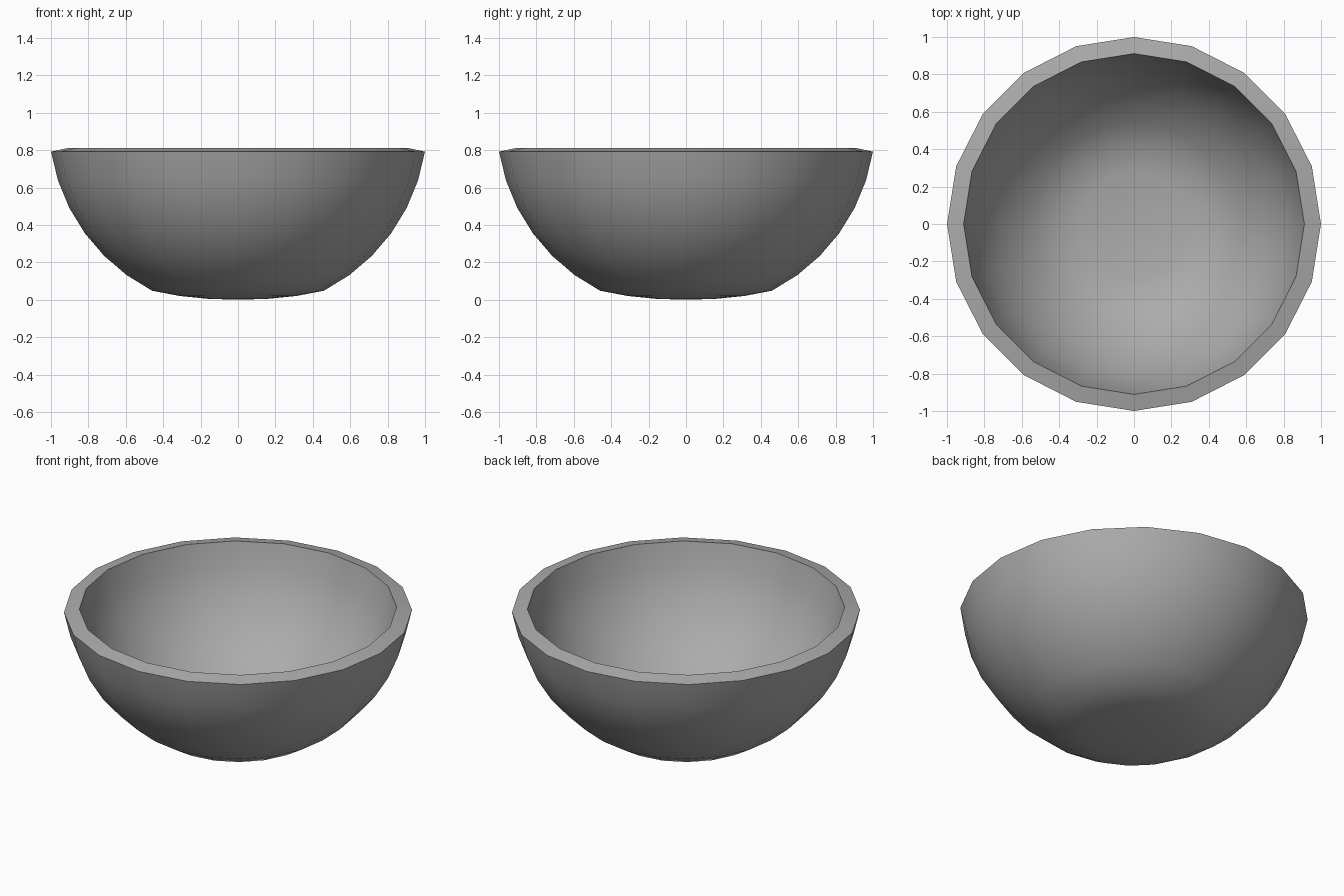
import bpy
import bmesh
from math import sin, cos, pi, radians

SIDES = 20
CENTRE_Z = 0.95

if "Cube" in bpy.data.objects:
    bpy.data.objects.remove(bpy.data.objects["Cube"], do_unlink=True)

# Bowl colour
GREY = (0.41, 0.41, 0.41, 1)
grey = bpy.data.materials.new("mid_grey")
grey.use_nodes = True
grey.diffuse_color = GREY
grey.node_tree.nodes["Principled BSDF"].inputs["Base Color"].default_value = GREY


def wall(radius):
    """Profile of a spherical wall, from the foot up to the rim."""
    angles = [radians(a) for a in range(27, 82, 9)]
    return [(radius * sin(a), CENTRE_Z - radius * cos(a)) for a in angles]


# Profile: flattened foot, outer wall, rim, inner wall, flattened floor
outer = [(0, 0), (0.16, 0.005), (0.31, 0.02)] + wall(1.012)
inner = [(0, 0.09), (0.145, 0.095), (0.285, 0.108)] + wall(0.922)
inner[-1] = (0.911, 0.811)
profile = outer + inner[::-1]

# Turn the profile around the z axis
bm = bmesh.new()
rings = []
for r, z in profile:
    count = SIDES if r else 1
    rings.append([bm.verts.new((r * cos(2 * pi * i / SIDES), r * sin(2 * pi * i / SIDES), z))
                  for i in range(count)])
for low, high in zip(rings, rings[1:]):
    for i in range(SIDES):
        j = (i + 1) % SIDES
        if len(low) == 1:
            bm.faces.new((low[0], high[j], high[i]))
        elif len(high) == 1:
            bm.faces.new((low[i], low[j], high[0]))
        else:
            bm.faces.new((low[i], low[j], high[j], high[i]))
bmesh.ops.recalc_face_normals(bm, faces=bm.faces)

mesh = bpy.data.meshes.new("bowl")
bm.to_mesh(mesh)
bm.free()
mesh.materials.append(grey)
bowl = bpy.data.objects.new("bowl", mesh)
bpy.context.collection.objects.link(bowl)

# Smooth walls with crisp rim edges
bpy.ops.object.select_all(action="DESELECT")
bowl.select_set(True)
bpy.context.view_layer.objects.active = bowl
bpy.ops.object.shade_smooth_by_angle(angle=radians(35))
